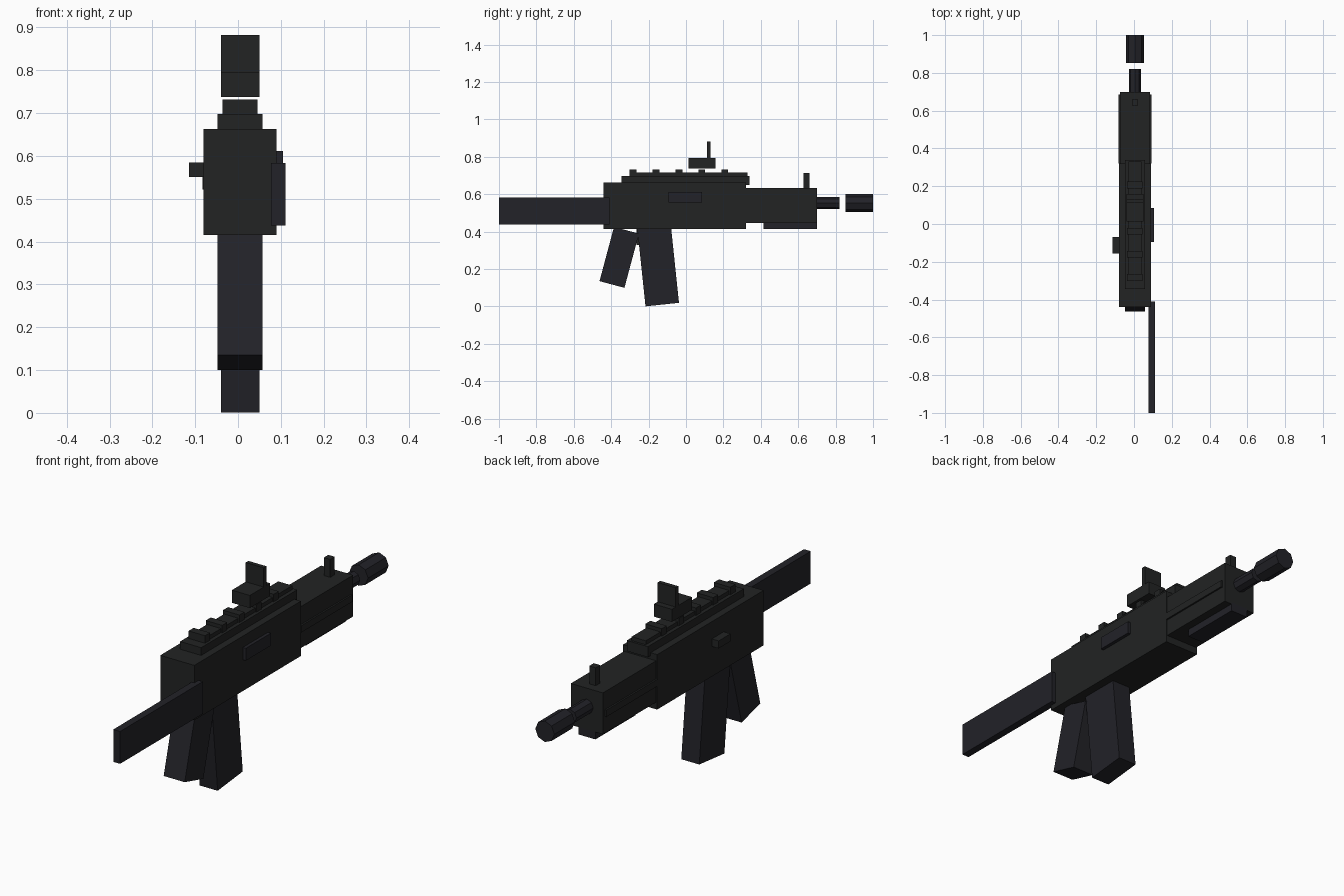
import bpy, bmesh
from math import radians, pi
from mathutils import Matrix

if "Cube" in bpy.data.objects:
    bpy.data.objects.remove(bpy.data.objects["Cube"])

CX = 0.005  # centre line of the body


def material(name, rgb):
    m = bpy.data.materials.new(name)
    m.diffuse_color = (*rgb, 1)
    m.use_nodes = True
    m.node_tree.nodes["Principled BSDF"].inputs["Base Color"].default_value = m.diffuse_color
    return m


BODY = material("dark_metal", (0.016, 0.017, 0.017))
TRIM = material("blue_black", (0.016, 0.016, 0.021))


def finish(name, bm, mat):
    me = bpy.data.meshes.new(name)
    bm.to_mesh(me)
    bm.free()
    me.materials.append(mat)
    ob = bpy.data.objects.new(name, me)
    bpy.context.collection.objects.link(ob)
    return ob


def box(name, x, y, z, mat=BODY):
    """Box from (min, max) ranges."""
    bm = bmesh.new()
    mid = [(a + b) / 2 for a, b in (x, y, z)]
    size = [b - a for a, b in (x, y, z)]
    bmesh.ops.create_cube(bm, size=1, matrix=Matrix.Translation(mid) @ Matrix.Diagonal((*size, 1)))
    return finish(name, bm, mat)


def wide(w):
    return (CX - w / 2, CX + w / 2)


def tilted(name, size, y, z, angle, mat=TRIM):
    """Box leaning about the x axis."""
    bm = bmesh.new()
    bmesh.ops.create_cube(bm, size=1, matrix=Matrix.Translation((CX, y, z))
                          @ Matrix.Rotation(radians(angle), 4, 'X') @ Matrix.Diagonal((*size, 1)))
    return finish(name, bm, mat)


def tube(name, r, y0, y1, z):
    """Eight-sided cylinder along y."""
    bm = bmesh.new()
    bmesh.ops.create_cone(bm, cap_ends=True, segments=8, radius1=r, radius2=r, depth=y1 - y0,
                          matrix=Matrix.Translation((CX, (y0 + y1) / 2, z)) @ Matrix.Rotation(pi / 2, 4, 'X'))
    return finish(name, bm, TRIM)


# Receiver with its side details
box("receiver", wide(0.17), (-0.44, 0.32), (0.415, 0.663))
box("ejection_port", (0.08, 0.105), (-0.094, 0.085), (0.556, 0.612), TRIM)
box("charging_lever", (-0.114, -0.07), (-0.155, -0.07), (0.551, 0.585))

# Top rail and its cross ribs
box("rail_base", wide(0.105), (-0.345, 0.34), (0.65, 0.698))
box("rail_top", wide(0.07), (-0.275, 0.33), (0.69, 0.716))
for i in range(5):
    y = -0.283 + i * 0.1225
    box(f"rail_rib_{i + 1}", wide(0.082), (y - 0.018, y + 0.018), (0.695, 0.732))

# Sights
box("sight_base", wide(0.09), (0.013, 0.158), (0.738, 0.795))
box("sight_plate", wide(0.09), (0.112, 0.131), (0.79, 0.882))
box("front_sight", wide(0.032), (0.628, 0.66), (0.62, 0.715))

# Handguard
box("handguard", wide(0.16), (0.31, 0.70), (0.447, 0.634))
box("handguard_side_strip", wide(0.175), (0.32, 0.685), (0.522, 0.553))
box("handguard_lower_strip", wide(0.085), (0.415, 0.70), (0.414, 0.455), TRIM)

# Barrel and muzzle
tube("barrel", 0.032, 0.65, 0.82, 0.553)
tube("muzzle", 0.0475, 0.853, 1.0, 0.553)

# Side-folding stock
box("stock", (0.077, 0.111), (-1.0, -0.41), (0.438, 0.584), TRIM)

# Grip, magazine and trigger
tilted("grip", (0.105, 0.138, 0.30), -0.357, 0.2625, -15)
tilted("magazine", (0.09, 0.18, 0.44), -0.150, 0.229, 6)
box("trigger", wide(0.025), (-0.264, -0.235), (0.33, 0.42))
